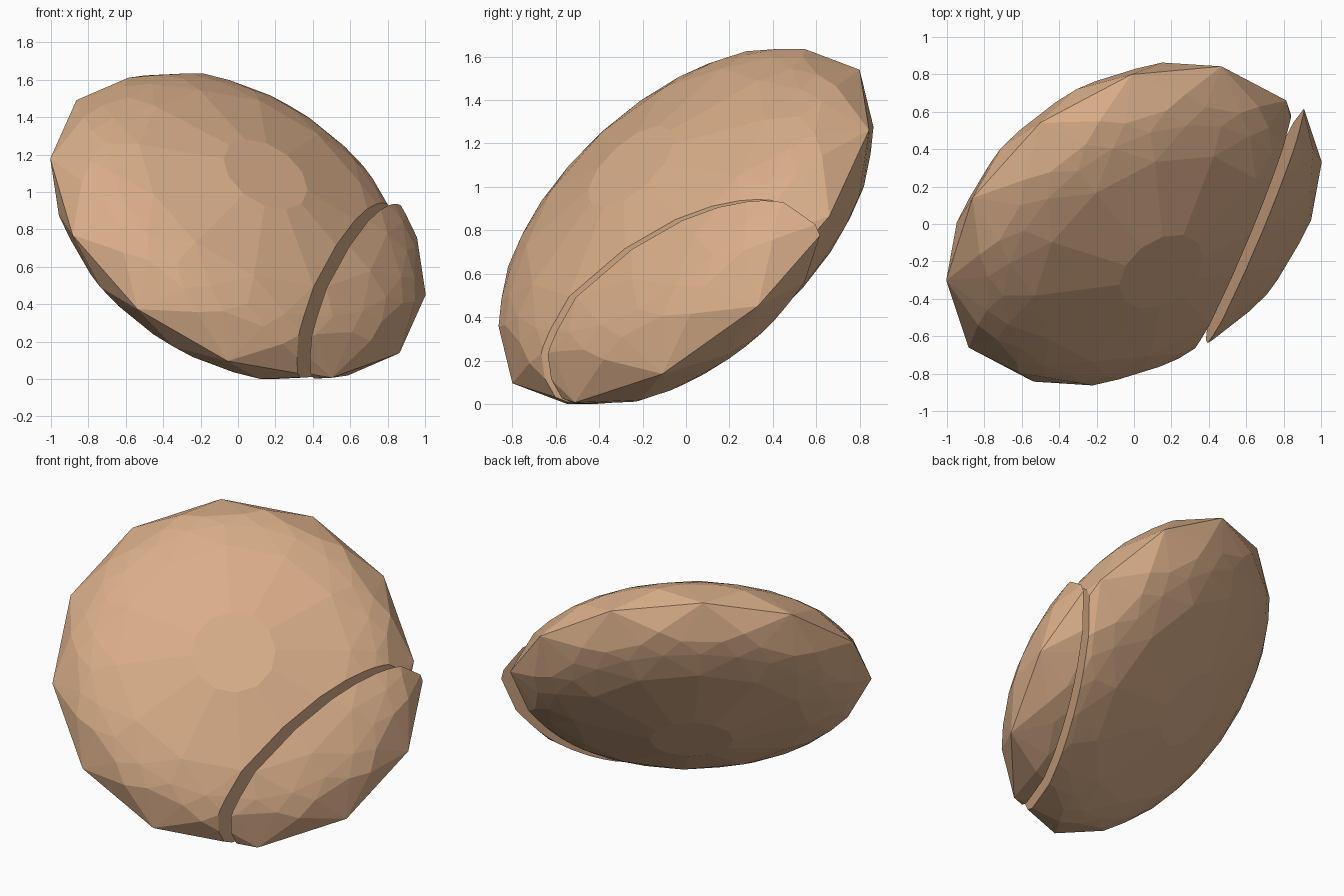
import bpy, bmesh
from math import sin, cos, pi
from mathutils import Vector

if "Cube" in bpy.data.objects:
    bpy.data.objects.remove(bpy.data.objects["Cube"])

CENTRE = Vector((-0.035, 0, 0.83))
U = Vector((-0.965, -0.30, 0.36)).normalized()    # toward one rim corner
AXIS = Vector((0.436, -0.608, 0.661)).normalized()  # lens axis
V = U.cross(AXIS).normalized()
if V.y < 0:
    V = -V
RADIUS, THICK = 1.077, 0.432
CUT = Vector((0.936, -0.328, -0.129)).normalized()
CUT_DIST = 0.63
SHIFT = Vector((0.07, 0.03, -0.005))

mat = bpy.data.materials.new("tan_stone")
mat.diffuse_color = (0.69, 0.42, 0.25, 1)
mat.use_nodes = True
mat.node_tree.nodes["Principled BSDF"].inputs["Base Color"].default_value = mat.diffuse_color


def ring(r, count, phase):
    """Both mirrored rings of points on the lens surface."""
    h = THICK * max(0, 1 - (r / RADIUS) ** 2) ** 0.62
    pts = []
    for s in ((1, -1) if h > 0.001 else (1,)):
        for i in range(count):
            a = 2 * pi * (i + phase) / count
            pts.append(CENTRE + U * r * cos(a) + V * r * sin(a) + AXIS * h * s)
    return pts


def lens_part(name, keep_outer, offset):
    """Faceted lens, cut by the slanted plane, keeping one side."""
    bm = bmesh.new()
    points = (ring(RADIUS, 12, 0) + ring(0.985, 12, 0.5) + ring(0.93, 24, 0.5)
              + ring(0.85, 24, 0) + ring(0.70, 12, 0) + ring(0.25, 12, 0))
    for p in points:
        bm.verts.new(p)
    bmesh.ops.convex_hull(bm, input=bm.verts[:])
    loose = [v for v in bm.verts if not v.link_faces]
    bmesh.ops.delete(bm, geom=loose, context='VERTS')
    bmesh.ops.dissolve_limit(bm, angle_limit=0.03, verts=bm.verts[:], edges=bm.edges[:])
    bmesh.ops.bisect_plane(
        bm, geom=bm.verts[:] + bm.edges[:] + bm.faces[:],
        plane_co=CENTRE + CUT * CUT_DIST, plane_no=CUT,
        clear_inner=keep_outer, clear_outer=not keep_outer)
    bmesh.ops.holes_fill(bm, edges=[e for e in bm.edges if e.is_boundary], sides=0)
    bmesh.ops.recalc_face_normals(bm, faces=bm.faces[:])
    bmesh.ops.translate(bm, verts=bm.verts[:], vec=offset)
    mesh = bpy.data.meshes.new(name)
    bm.to_mesh(mesh)
    bm.free()
    mesh.materials.append(mat)
    ob = bpy.data.objects.new(name, mesh)
    bpy.context.collection.objects.link(ob)
    return ob


# Large body and the split-off slice
parts = [lens_part("stone_body", False, Vector()),
         lens_part("stone_slice", True, SHIFT)]

# Rest exactly on the ground
low = min(v.co.z for o in parts for v in o.data.vertices)
for o in parts:
    for v in o.data.vertices:
        v.co.z -= low
